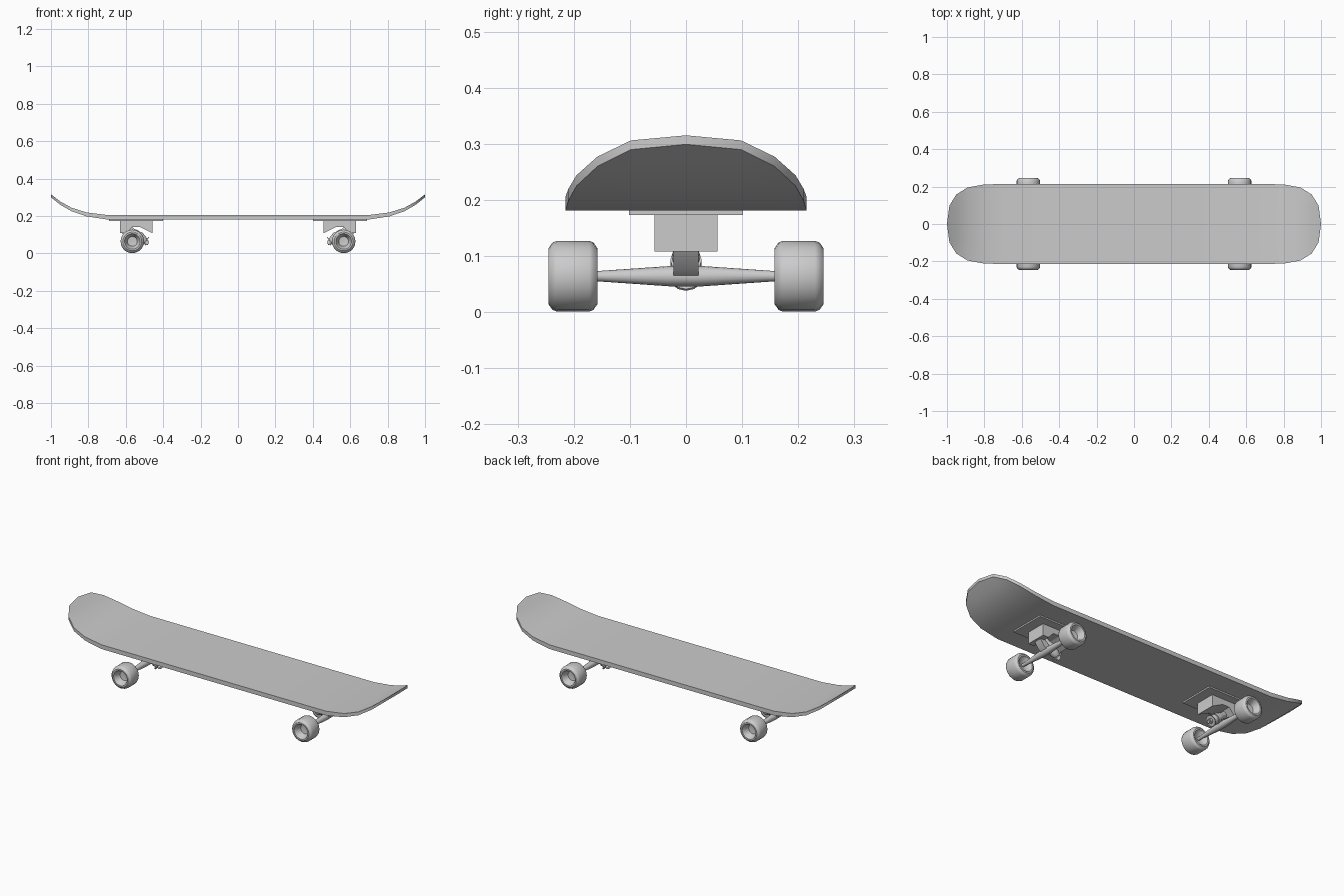
import bpy, bmesh, math
from mathutils import Vector

if "Cube" in bpy.data.objects:
    bpy.data.objects.remove(bpy.data.objects["Cube"])


def finish(name, bm, mirror=(True, False), angle=35):
    """Turn a bmesh into a shaded object, mirrored about the board's centre."""
    bmesh.ops.remove_doubles(bm, verts=bm.verts, dist=1e-5)
    bmesh.ops.recalc_face_normals(bm, faces=bm.faces)
    me = bpy.data.meshes.new(name)
    bm.to_mesh(me)
    bm.free()
    ob = bpy.data.objects.new(name, me)
    bpy.context.collection.objects.link(ob)
    bpy.ops.object.select_all(action='DESELECT')
    ob.select_set(True)
    bpy.context.view_layer.objects.active = ob
    bpy.ops.object.shade_smooth_by_angle(angle=math.radians(angle))
    if any(mirror):
        mod = ob.modifiers.new("Mirror", 'MIRROR')
        mod.use_axis = (mirror[0], mirror[1], False)
        mod.use_mirror_merge = False
    return ob


def lathe(name, start, direction, profile, sides, mirror=(True, False)):
    """Revolve (distance along axis, radius) points about an axis."""
    bm = bmesh.new()
    rot = Vector((0, 0, 1)).rotation_difference(Vector(direction).normalized())
    rings = []
    for d, r in profile:
        rings.append([bm.verts.new(Vector(start) + rot @ Vector(
            (r * math.cos(a), r * math.sin(a), d)))
            for a in (math.tau * i / sides for i in range(sides))])
    for a, b in zip(rings, rings[1:]):
        for i in range(sides):
            j = (i + 1) % sides
            bm.faces.new((a[i], a[j], b[j], b[i]))
    bm.faces.new(rings[0])
    bm.faces.new(rings[-1])
    return finish(name, bm, mirror)


def slab(name, profile, half_width):
    """Extrude an xz profile across y."""
    bm = bmesh.new()
    face = bm.faces.new([bm.verts.new((x, -half_width, z)) for x, z in profile])
    out = bmesh.ops.extrude_face_region(bm, geom=[face], use_keep_orig=True)
    for v in out['geom']:
        if isinstance(v, bmesh.types.BMVert):
            v.co.y = half_width
    return finish(name, bm, angle=25)


# Deck: stations of (x, half width, top height), ends curved upwards
half = [(0.35, 0.215, 0.205), (0.70, 0.215, 0.205), (0.81, 0.210, 0.219),
        (0.89, 0.195, 0.244), (0.95, 0.158, 0.277), (0.987, 0.098, 0.306),
        (1.0, 0.0, 0.315)]
stations = [(-x, w, z) for x, w, z in reversed(half)] + half
bm = bmesh.new()
rows = [[bm.verts.new((x, w * k, z)) for k in (-1, -0.5, 0, 0.5, 1)]
        for x, w, z in stations]
for a, b in zip(rows, rows[1:]):
    for i in range(4):
        bm.faces.new((a[i], b[i], b[i + 1], a[i + 1]))
bmesh.ops.remove_doubles(bm, verts=bm.verts, dist=1e-5)
out = bmesh.ops.extrude_face_region(bm, geom=bm.faces[:], use_keep_orig=True)
for v in out['geom']:
    if isinstance(v, bmesh.types.BMVert):
        v.co.z -= 0.024 - 0.008 * max(0, (abs(v.co.x) - 0.7) / 0.3)
finish("deck", bm, mirror=(False, False))

# Truck mounting plate and bracket with an arched underside
slab("mounting_plate", [(0.40, 0.183), (0.69, 0.183), (0.69, 0.173), (0.40, 0.173)], 0.102)
slab("truck_bracket", [(0.457, 0.174), (0.457, 0.108), (0.525, 0.142), (0.565, 0.142),
                       (0.597, 0.108), (0.632, 0.108), (0.632, 0.174)], 0.056)

# Pivot arm from the axle to the bracket
slab("pivot_arm", [(0.545, 0.075), (0.60, 0.118), (0.622, 0.112), (0.600, 0.078),
                   (0.575, 0.060)], 0.022)

# Tilted kingpin with bushings, washer and nut
lathe("kingpin", (0.479, 0, 0.050), (0.79, 0, 0.61),
      [(0, 0.008), (0.006, 0.008), (0.006, 0.014), (0.018, 0.014), (0.018, 0.029),
       (0.023, 0.029), (0.023, 0.018), (0.038, 0.024), (0.052, 0.024), (0.052, 0.028),
       (0.070, 0.028), (0.070, 0.024), (0.090, 0.024), (0.105, 0.018), (0.125, 0.018)], 12)

# Tapered axle
lathe("axle", (0.565, -0.20, 0.064), (0, 1, 0),
      [(0, 0.009), (0.04, 0.009), (0.17, 0.018), (0.23, 0.018), (0.36, 0.009), (0.40, 0.009)], 16)

# Wheels: rounded tyre with dished faces
lathe("wheels", (0.565, 0.158, 0.064), (0, 1, 0),
      [(0.020, 0.009), (0.010, 0.034), (0, 0.042), (0, 0.050), (0.007, 0.060), (0.014, 0.063),
       (0.072, 0.063), (0.080, 0.060), (0.087, 0.050), (0.087, 0.042), (0.077, 0.036),
       (0.052, 0.026), (0.050, 0.009)], 20, mirror=(True, True))
